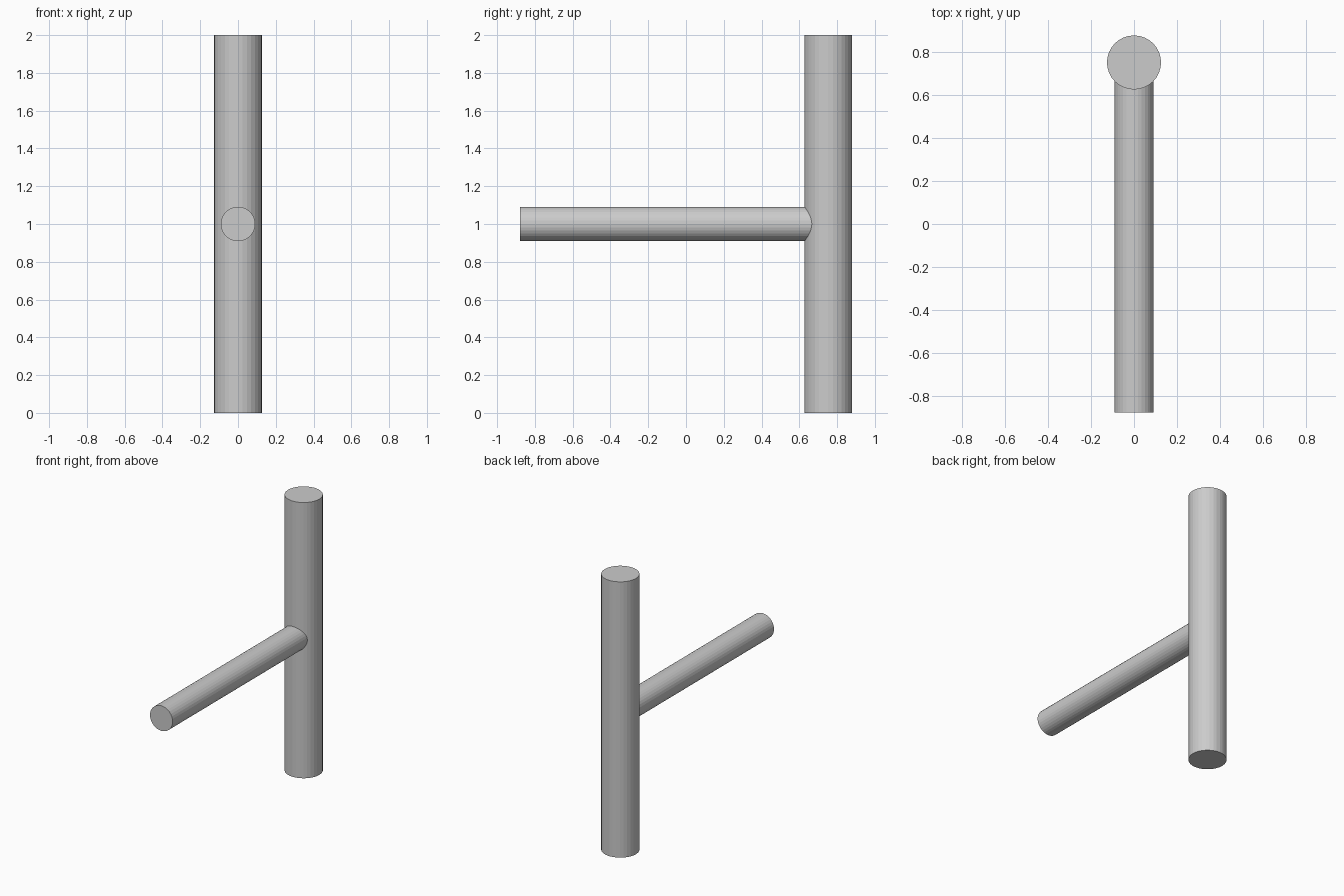
import bpy
from math import pi

if "Cube" in bpy.data.objects:
    bpy.data.objects.remove(bpy.data.objects["Cube"])

SIDES = 32
END_Y = 0.879      # model reaches from -END_Y to +END_Y
POST_R, POST_H = 0.126, 2.0
ARM_R = 0.091
POST_Y = END_Y - POST_R


def rod(name, radius, length, location, rotation=(0, 0, 0)):
    bpy.ops.mesh.primitive_cylinder_add(
        vertices=SIDES, radius=radius, depth=length,
        location=location, rotation=rotation)
    obj = bpy.context.object
    obj.name = name
    return obj


# Upright post at the back
rod("post", POST_R, POST_H, (0, POST_Y, POST_H / 2))

# Horizontal arm running forward from the middle of the post
arm_length = POST_Y + END_Y
rod("arm", ARM_R, arm_length, (0, POST_Y - arm_length / 2, POST_H / 2), (pi / 2, 0, 0))
